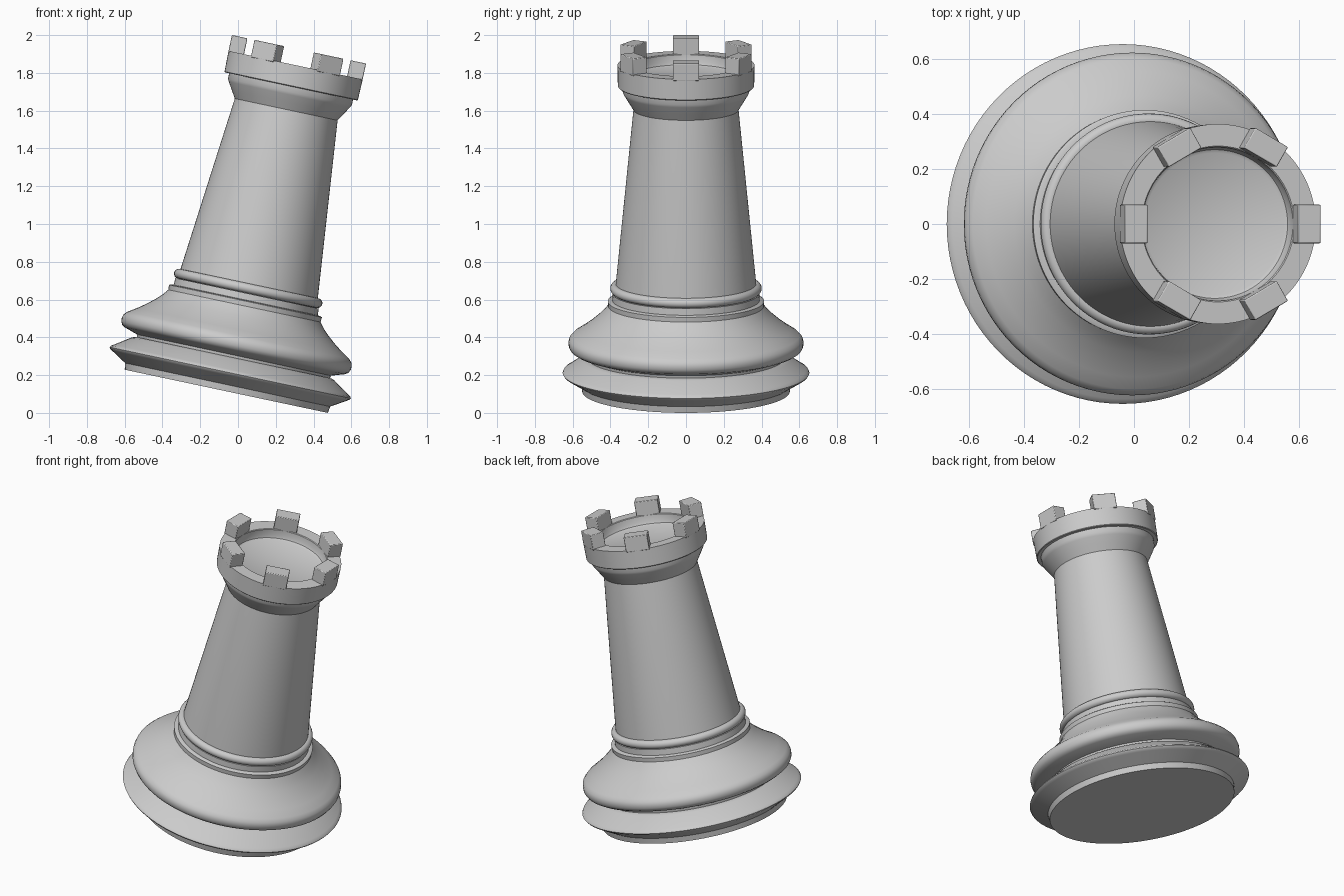
import bpy
import bmesh
from math import radians, sin, cos, tau
from mathutils import Matrix, Vector

cube = bpy.data.objects.get("Cube")
if cube:
    bpy.data.objects.remove(cube, do_unlink=True)

SEGMENTS = 96
LEAN = radians(12)
FOOT_RADIUS = 0.55
# The whole piece leans toward +x, resting on the rim of its foot
PLACEMENT = (Matrix.Translation((-0.062, 0, FOOT_RADIUS * sin(LEAN)))
             @ Matrix.Rotation(LEAN, 4, 'Y'))
parts = []


def add_part(name, bm):
    bmesh.ops.recalc_face_normals(bm, faces=bm.faces[:])
    mesh = bpy.data.meshes.new(name)
    bm.to_mesh(mesh)
    bm.free()
    obj = bpy.data.objects.new(name, mesh)
    bpy.context.collection.objects.link(obj)
    obj.matrix_world = PLACEMENT
    parts.append(obj)
    return obj


def lathe(name, profile):
    """Spin (radius, height) points around the axis of the piece."""
    bm = bmesh.new()
    verts = [bm.verts.new((r, 0, z)) for r, z in profile]
    edges = [bm.edges.new(pair) for pair in zip(verts, verts[1:])]
    bmesh.ops.spin(bm, geom=verts + edges, axis=(0, 0, 1), cent=(0, 0, 0),
                   angle=tau, steps=SEGMENTS)
    bmesh.ops.remove_doubles(bm, verts=bm.verts[:], dist=0.0001)
    return add_part(name, bm)


def block(name, center, size, turn):
    bm = bmesh.new()
    bmesh.ops.create_cube(bm, size=1)
    bmesh.ops.scale(bm, vec=size, verts=bm.verts[:])
    bmesh.ops.translate(bm, vec=center, verts=bm.verts[:])
    bmesh.ops.rotate(bm, cent=(0, 0, 0), matrix=Matrix.Rotation(turn, 3, 'Z'),
                     verts=bm.verts[:])
    obj = add_part(name, bm)
    bevel = obj.modifiers.new("Soft edges", 'BEVEL')
    bevel.width = 0.004
    bevel.segments = 2


# Foot and lower disc
lathe("foot", [
    (0, 0), (FOOT_RADIUS, 0), (0.555, 0.035), (0.635, 0.084), (0.648, 0.092),
    (0.653, 0.1), (0.648, 0.109), (0.635, 0.117), (0.55, 0.174),
    (0.53, 0.182), (0, 0.182)])

# Flared base with a stepped collar
lathe("flared_base", [
    (0, 0.17), (0.52, 0.17), (0.525, 0.196), (0.595, 0.219), (0.612, 0.23),
    (0.621, 0.247), (0.622, 0.267), (0.617, 0.285), (0.6, 0.303),
    (0.555, 0.332), (0.51, 0.365), (0.465, 0.403), (0.435, 0.433),
    (0.412, 0.462), (0.414, 0.488), (0.407, 0.492), (0.39, 0.494),
    (0.388, 0.53), (0, 0.53)])

# Rounded ring under the shaft
lathe("collar_ring", [
    (0.375 + 0.026 * cos(a), 0.557 + 0.026 * sin(a))
    for a in (tau * i / 16 for i in range(17))])

# Tapered shaft
lathe("shaft", [(0, 0.52), (0.375, 0.52), (0.372, 0.58), (0.278, 1.527), (0, 1.527)])

# Flared neck
lathe("neck", [
    (0, 1.52), (0.278, 1.525), (0.302, 1.564), (0.327, 1.605), (0.335, 1.62),
    (0.336, 1.66), (0, 1.66)])

# Crown with a sunken top
lathe("crown", [
    (0, 1.65), (0.357, 1.65), (0.361, 1.654), (0.363, 1.765), (0.283, 1.765),
    (0.279, 1.761), (0.276, 1.725), (0.27, 1.71), (0.258, 1.703), (0, 1.703)])

# Six merlons around the crown
for i in range(6):
    block(f"merlon_{i + 1}", Vector((0.321, 0, 1.804)), (0.084, 0.14, 0.094), tau * i / 6)

# Smooth the round surfaces and keep the edges crisp
bpy.ops.object.select_all(action='DESELECT')
for part in parts:
    part.select_set(True)
bpy.context.view_layer.objects.active = parts[0]
bpy.ops.object.shade_smooth_by_angle(angle=radians(32))
